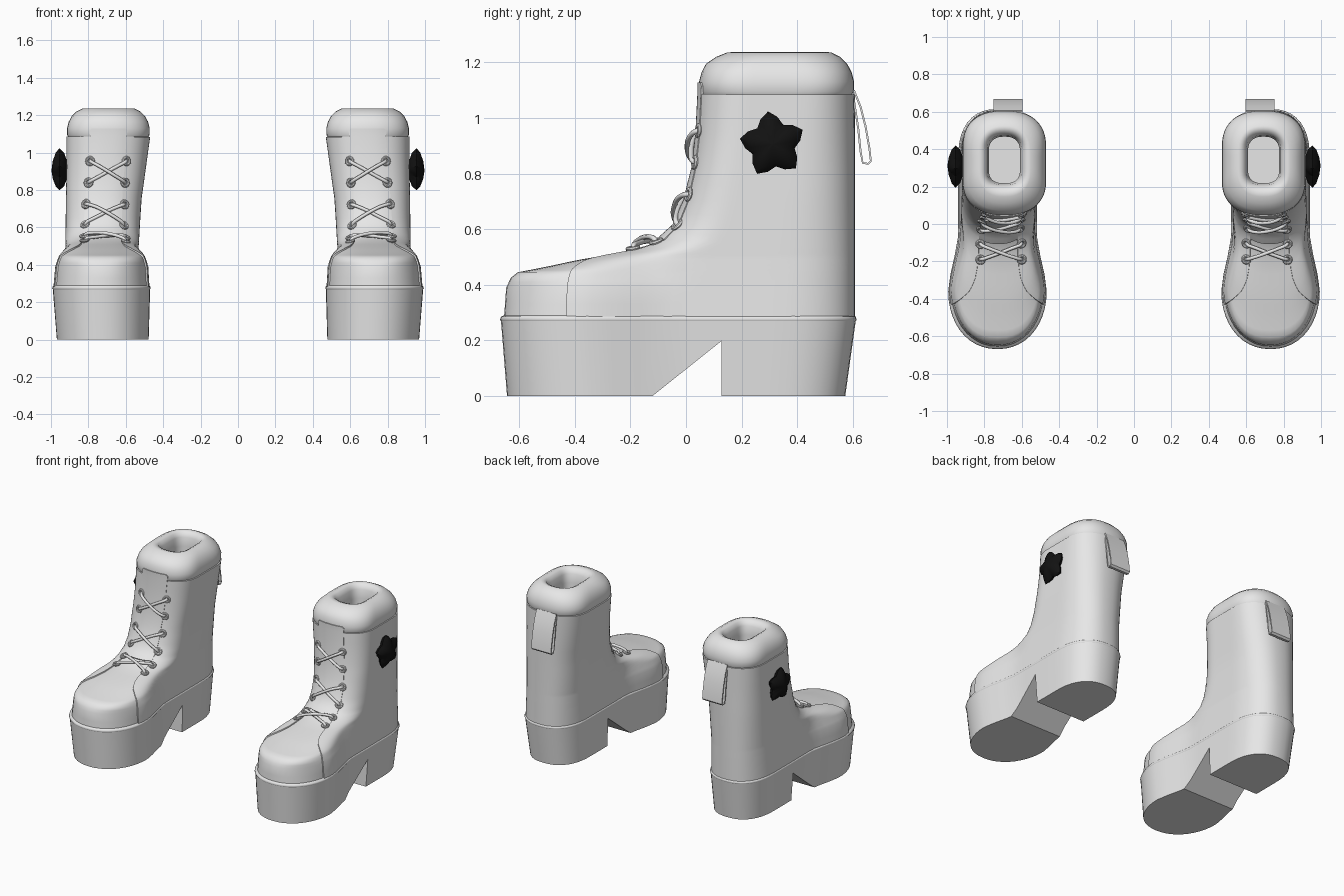
import bpy, bmesh, math
from mathutils import Vector
from mathutils.bvhtree import BVHTree

if "Cube" in bpy.data.objects:
    bpy.data.objects.remove(bpy.data.objects["Cube"])


def material(name, v):
    m = bpy.data.materials.new(name)
    m.diffuse_color = (v, v, v, 1)
    m.use_nodes = True
    m.node_tree.nodes["Principled BSDF"].inputs["Base Color"].default_value = m.diffuse_color
    return m


GREY = material("grey_leather", 0.8)
BLACK = material("black", 0.006)


def lerp(table, v):
    """Piecewise linear lookup in a list of (key, value)."""
    if v <= table[0][0]:
        return table[0][1]
    for (a, p), (b, q) in zip(table, table[1:]):
        if v <= b:
            return p + (q - p) * (v - a) / (b - a)
    return table[-1][1]


def smooth(a, b, v):
    t = min(1, max(0, (v - a) / (b - a)))
    return t * t * (3 - 2 * t)


# Boot shape: front line, widths, centre line and roundness of both ends
FRONT = [(.28, -.655), (.39, -.647), (.425, -.63), (.445, -.605), (.465, -.5), (.487, -.4),
         (.522, -.2), (.555, -.1), (.61, -.04), (.7, 0), (.82, .03), (.95, .045), (1.09, .052)]
SHAFT_W = [(.28, .197), (.5, .188), (.75, .194), (.9, .203), (1.09, .216)]
CENTRE = [(.28, .73), (.5, .727), (.75, .718), (.9, .706), (1.09, .693)]
FOOT_K = [(.28, 1), (.39, .97), (.45, .89), (.52, .8)]
CAP = [(.45, .32), (.52, .24), (.6, .19), (.8, .16), (1.09, .18)]
HEEL_CAP = [(.28, .27), (.6, .24), (1.09, .19)]
CAP_N = [(.39, 2.15), (.43, 2.5), (.5, 2.4), (.6, 2.3)]
BACK = .6


def half_width(y, z):
    foot = (.195 + .055 * (1 - smooth(-.38, -.02, y))) * lerp(FOOT_K, z)
    k = smooth(-.2, .05, y)
    return foot * (1 - k) + lerp(SHAFT_W, z) * k


def ring_point(t, z, grow=0, out_z=None):
    """Point on the horizontal outline; t = -1..1, 0 at front centre, +-1 at back centre."""
    t = t - 2 if t > 1 else t
    side, t = (1 if t >= 0 else -1), abs(t)
    f = lerp(FRONT, z) - grow * (1.25 if grow < -.03 else 1)
    b, cf, cb, n = BACK + grow, lerp(CAP, z), lerp(HEEL_CAP, z), lerp(CAP_N, z)
    if grow < -.05:                              # squarer towards the leg opening
        k = min(1, (-grow - .05) / .075)
        cf, cb, n = cf * (1 - .6 * k), cb * (1 - .6 * k), n + .3 * k
    if t < .4:
        a = t / .4 * math.pi / 2
        y = f + cf * (1 - max(0, math.cos(a)) ** (2 / n))
        w = math.sin(a) ** (2 / n)
    elif t < .65:
        y, w = f + cf + (b - cb - f - cf) * (t - .4) / .25, 1
    else:
        a = (t - .65) / .35 * math.pi / 2
        y = b - cb * (1 - max(0, math.sin(a)) ** (2 / 2.4))
        w = max(0, math.cos(a)) ** (2 / 2.4)
    x = lerp(CENTRE, z) + side * w * (half_width(y, z) + grow)
    return Vector((x, y, z if out_z is None else out_z))


def finish(ob, mat, angle=35, **solid):
    """Solidify if asked, mirror to the second boot, apply, and smooth."""
    bpy.ops.object.select_all(action='DESELECT')
    ob.select_set(True)
    bpy.context.view_layer.objects.active = ob
    bpy.ops.object.transform_apply()
    ob.data.materials.clear()
    ob.data.materials.append(mat)
    if solid:
        m = ob.modifiers.new("thickness", 'SOLIDIFY')
        m.thickness, m.offset = solid["thickness"], solid["offset"]
    ob.modifiers.new("pair", 'MIRROR').use_mirror_merge = False
    bpy.ops.object.convert(target='MESH')
    bpy.ops.object.shade_smooth_by_angle(angle=math.radians(angle))
    return ob


def grid_object(name, rows, closed=False, caps=(False, False)):
    """Skin a list of point rows; closed rows form rings."""
    bm = bmesh.new()
    vs = [[bm.verts.new(p) for p in r] for r in rows]
    n = len(rows[0])
    for lo, hi in zip(vs, vs[1:]):
        for i in range(n if closed else n - 1):
            j = (i + 1) % n
            bm.faces.new((lo[i], lo[j], hi[j], hi[i]))
    if caps[0]:
        bm.faces.new(vs[0][::-1])
    if caps[1]:
        bm.faces.new(vs[-1])
    me = bpy.data.meshes.new(name)
    bm.to_mesh(me)
    bm.free()
    ob = bpy.data.objects.new(name, me)
    bpy.context.collection.objects.link(ob)
    return ob


N = 56
TS = [-1 + 2 * i / N for i in range(N)]


def loft(name, levels, caps):
    """Levels are (shape z, grow, actual z)."""
    return grid_object(name, [[ring_point(t, z, g, oz) for t in TS] for z, g, oz in levels], True, caps)


# Platform sole, tapered to the ground, with the arch cut out in front of the heel
sole = loft("platform_sole", [(.28, -.003, 0), (.28, .011, .272)], (True, True))
for v in sole.data.vertices:
    if v.co.z < .1:
        v.co.x -= .007
        v.co.y += .008 if v.co.y < -.3 else -.05 * max(0, v.co.y - .12)
wedge = [(-.183, -.05), (.127, -.05), (.127, .197)]
cutter = grid_object("arch_cutter", [[(x, y, z) for y, z in wedge] for x in (.2, 1.2)], True, (True, True))
bm = bmesh.new()
bm.from_mesh(cutter.data)
bmesh.ops.recalc_face_normals(bm, faces=bm.faces)
bm.to_mesh(cutter.data)
bm.free()
cutter.hide_render = True
cut = sole.modifiers.new("arch", 'BOOLEAN')
cut.object, cut.operation, cut.solver = cutter, 'DIFFERENCE', 'EXACT'
finish(sole, GREY)
bpy.data.objects.remove(cutter)

# Welt between sole and upper
finish(loft("welt", [(.28, .01, .268), (.28, .014, .274), (.28, .011, .285), (.28, -.01, .294)],
            (False, False)), GREY, 60)

# Upper: foot and shaft in one skin
LEVELS = [.28, .33, .39, .41, .425, .437, .445, .452, .46, .47, .48, .49, .5, .51, .522, .535,
          .555, .58, .61, .65, .7, .76, .82, .88, .95, 1.02, 1.09]
body = loft("boot_upper", [(z, 0, z) for z in LEVELS], (True, False))
bm = bmesh.new()
bm.from_mesh(body.data)
surface = BVHTree.FromBMesh(bm)
bm.free()
finish(body, GREY, 50)

# Padded collar, running down inside to an insole
finish(loft("padded_collar", [(1.09, -i, z) for z, i in [
    (1.085, 0), (1.095, -.004), (1.13, -.005), (1.165, .004), (1.195, .02), (1.22, .045), (1.235, .075),
    (1.237, .09), (1.228, .11), (1.2, .125), (1.14, .133), (.4, .133)]], (False, True)), GREY, 50)

# Panel wrapping sides and back, overlapping the toe and leaving the lacing gap open
GAP = [(-.43, .235), (-.4, .195), (-.36, .15), (-.3, .122), (-.2, .105), (.05, .094)]


def panel_edge(z):
    t = 0
    while t < .6:
        p = ring_point(t, z)
        if p.y >= -.43 and abs(p.x - lerp(CENTRE, z)) >= lerp(GAP, p.y):
            break
        t += .002
    return t


rows = []
for z in LEVELS[:-1] + [1.085]:
    e = panel_edge(z)
    rows.append([ring_point(e + (2 - 2 * e) * i / 60, z) for i in range(61)])
finish(grid_object("side_panel", rows), GREY, 50, thickness=.008, offset=1)

# Tongue behind the laces, its lip standing in front of the collar
rows = []
for z, k in [(q, 1) for q in LEVELS if q >= .555] + [(1.115, 1.05), (1.128, .9)]:
    e = panel_edge(min(z, 1.09)) * k
    rows.append([ring_point(e * i / 6, min(z, 1.09), 0, z) for i in range(-6, 7)])
finish(grid_object("tongue", rows), GREY, 50, thickness=.011, offset=1)

# Eyelets, then one lace cross for each two pairs
PAIRS = [(.692, .1, .04, .955), (.7, .1, .03, .84), (.708, .105, .01, .725),
         (.712, .105, -.03, .615), (.71, .11, -.105, .548), (.71, .11, -.19, .527)]
holes = []
for cx, off, y, z in PAIRS:
    pair = []
    for s in (-1, 1):
        p, nrm, _, _ = surface.find_nearest(Vector((cx + s * off, y, z)))
        p = p + nrm * .012
        bpy.ops.mesh.primitive_torus_add(major_segments=14, minor_segments=8, major_radius=.019,
                                         minor_radius=.008, location=p,
                                         rotation=nrm.to_track_quat('Z', 'Y').to_euler())
        bpy.context.object.name = "eyelet"
        finish(bpy.context.object, GREY)
        pair.append((p, nrm))
    holes.append(pair)

for k in (0, 2, 4):
    for s in (0, 1):
        (a, na), (b, nb) = holes[k][s], holes[k + 1][1 - s]
        nm = (na + nb + holes[k][1 - s][1] + holes[k + 1][s][1]).normalized()
        lift = (.018 + .016 * s) * (.75 if k == 4 else 1)
        pts = [a - na * .012, a + na * .012, a.lerp(b, .25) + nm * lift, a.lerp(b, .5) + nm * (lift + .004),
               a.lerp(b, .75) + nm * lift, b + nb * .012, b - nb * .012]
        cu = bpy.data.curves.new("lace", 'CURVE')
        cu.dimensions, cu.bevel_depth, cu.bevel_resolution = '3D', .0095, 2
        sp = cu.splines.new('NURBS')
        sp.points.add(len(pts) - 1)
        for q, p in zip(sp.points, pts):
            q.co = (*p, 1)
        sp.use_endpoint_u, sp.order_u, sp.resolution_u = True, 3, 4
        lace = bpy.data.objects.new("lace", cu)
        bpy.context.collection.objects.link(lace)
        finish(lace, GREY, 60)

# Folded pull tab on the back of the shaft
tab = [(.604, 1.1), (.628, 1.04), (.646, .97), (.66, .89), (.665, .845), (.656, .835), (.636, .838),
       (.628, .88), (.62, .96), (.608, 1.04), (.6, 1.09)]
finish(grid_object("pull_tab", [[(x, y, z) for y, z in tab] for x in (.595, .75)]),
       GREY, 40, thickness=.007, offset=0)

# Puffy star on the outer side
rows = []
for x, k in [(.908, .02), (.914, .4), (.93, .8), (.954, 1), (.975, .8), (.991, .4), (.997, .02)]:
    row = []
    for i in range(20):
        a = math.radians(98 + 18 * i)
        r = k * (.12, .1, .08, .1)[i % 4]
        row.append((x, .312 + r * math.cos(a), .905 + r * math.sin(a)))
    rows.append(row)
finish(grid_object("star", rows, True, (True, True)), BLACK, 30)
